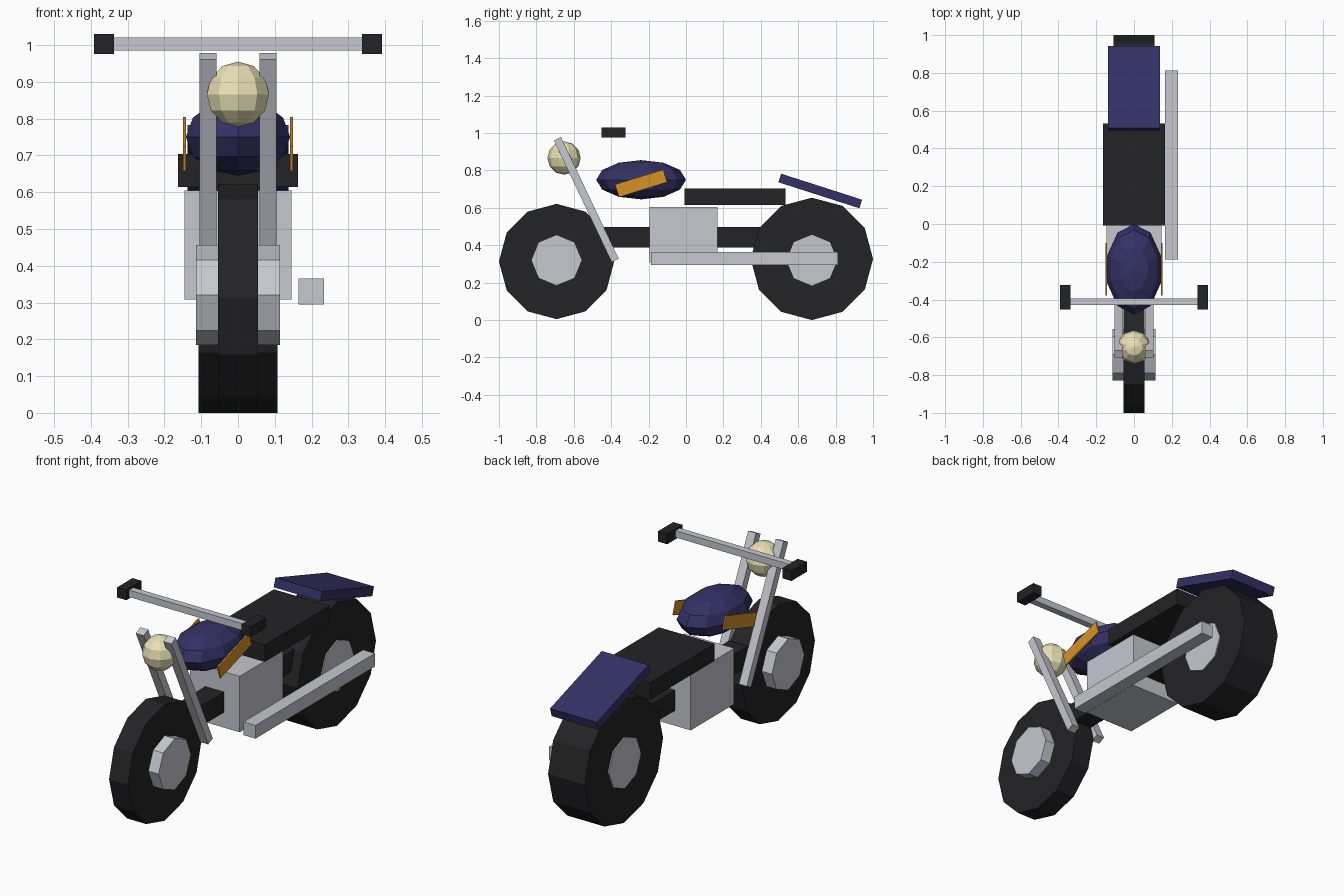
import bpy, math
from mathutils import Matrix, Vector

if "Cube" in bpy.data.objects:
    bpy.data.objects.remove(bpy.data.objects["Cube"])


def material(name, rgb):
    m = bpy.data.materials.new(name)
    m.diffuse_color = (*rgb, 1)
    m.use_nodes = True
    m.node_tree.nodes["Principled BSDF"].inputs["Base Color"].default_value = m.diffuse_color
    return m


METAL = material("metal", (0.57, 0.58, 0.63))
BLACK = material("black", (0.017, 0.017, 0.019))
NAVY = material("navy", (0.033, 0.031, 0.13))
AMBER = material("amber", (0.66, 0.29, 0.02))
LAMP = material("lamp", (0.81, 0.75, 0.46))


def finish(name, mat, size):
    """Name the new primitive, bake its dimensions and colour it."""
    ob = bpy.context.object
    ob.name = name
    ob.data.transform(Matrix.Diagonal((*size, 1)))
    ob.data.materials.append(mat)
    return ob


def box(name, loc, size, mat, tilt=0):
    bpy.ops.mesh.primitive_cube_add(size=1, location=loc,
                                    rotation=(math.radians(tilt), 0, 0))
    return finish(name, mat, size)


def disc(name, loc, radius, width, sides, mat):
    bpy.ops.mesh.primitive_cylinder_add(vertices=sides, radius=radius, depth=width,
                                        location=loc, rotation=(0, math.pi / 2, 0))
    return finish(name, mat, (1, 1, 1))


def ball(name, loc, radii, mat):
    bpy.ops.mesh.primitive_uv_sphere_add(segments=10, ring_count=6, radius=1, location=loc)
    return finish(name, mat, radii)


# wheels: twelve-sided tyres with eight-sided hubs
disc("front_tire", (0, -0.692, 0.313), 0.308, 0.11, 12, BLACK)
disc("rear_tire", (0, 0.673, 0.327), 0.327, 0.216, 12, BLACK)
disc("front_hub", (0, -0.692, 0.32), 0.136, 0.228, 8, METAL)
disc("rear_hub", (0, 0.673, 0.32), 0.136, 0.228, 8, METAL)

# frame, engine and exhaust
box("frame_beam", (0, 0.0, 0.443), (0.11, 0.88, 0.108), BLACK)
box("engine", (0, -0.013, 0.456), (0.292, 0.364, 0.296), METAL)
box("exhaust_pipe", (0.199, 0.312, 0.33), (0.07, 1.0, 0.07), METAL)

# bodywork
box("seat", (0, 0.263, 0.659), (0.326, 0.54, 0.09), BLACK)
box("rear_fender", (0, 0.718, 0.69), (0.274, 0.455, 0.048), NAVY, -17.8)
ball("fuel_tank", (0, -0.24, 0.75), (0.149, 0.24, 0.105), NAVY)
ball("headlight", (0, -0.652, 0.866), (0.089, 0.089, 0.089), LAMP)

# handlebar
box("handlebar", (0, -0.412, 1.003), (0.72, 0.036, 0.036), METAL)

# parts on both sides
for side, s in (("left", -1), ("right", 1)):
    box(side + "_fork", (s * 0.081, -0.533, 0.644), (0.046, 0.042, 0.72), METAL, 25.4)
    box(side + "_grip", (s * 0.364, -0.388, 1.003), (0.054, 0.128, 0.054), BLACK)
    box(side + "_tank_panel", (s * 0.146, -0.24, 0.731), (0.008, 0.27, 0.071), AMBER, 17.2)
